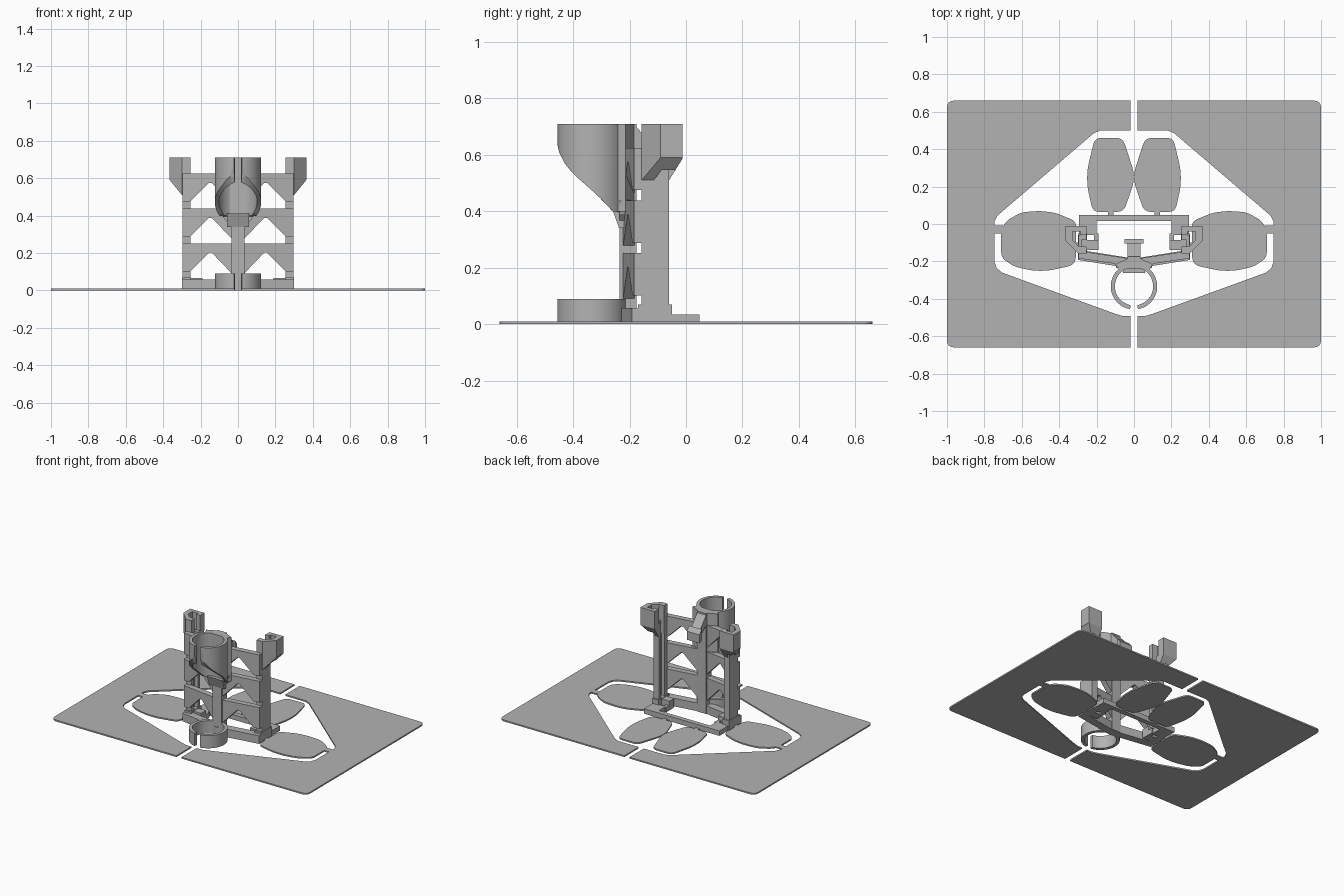
import bpy, bmesh, math
from mathutils import Vector

if "Cube" in bpy.data.objects:
    bpy.data.objects.remove(bpy.data.objects["Cube"])

grey = bpy.data.materials.new("plain grey")
grey.use_nodes = True
grey.diffuse_color = (0.45, 0.45, 0.45, 1)
grey.node_tree.nodes["Principled BSDF"].inputs["Base Color"].default_value = grey.diffuse_color

ORDER = {"x": lambda a, b, t: (t, a, b), "y": lambda a, b, t: (a, t, b), "z": lambda a, b, t: (a, b, t)}


def finish(name, bm, mirror):
    bmesh.ops.recalc_face_normals(bm, faces=bm.faces)
    mesh = bpy.data.meshes.new(name)
    bm.to_mesh(mesh)
    bm.free()
    mesh.materials.append(grey)
    ob = bpy.data.objects.new(name, mesh)
    bpy.context.collection.objects.link(ob)
    if mirror:
        ob.modifiers.new("mirror", "MIRROR")
    return ob


def prism(name, pts, axis, lo, hi, mirror=True, slant=0, cuts=()):
    """Extrude an outline along an axis, lean it back away from x = 0, trim it by planes."""
    bm = bmesh.new()
    low, high = ([bm.verts.new(ORDER[axis](a, b, t)) for a, b in pts] for t in (lo, hi))
    bm.faces.new(low)
    bm.faces.new(high)
    for i in range(len(pts)):
        bm.faces.new((low[i - 1], low[i], high[i], high[i - 1]))
    for v in bm.verts:
        v.co.y += slant * abs(v.co.x)
    bmesh.ops.recalc_face_normals(bm, faces=bm.faces)
    for point, normal in cuts:
        bmesh.ops.bisect_plane(bm, geom=bm.verts[:] + bm.edges[:] + bm.faces[:],
                               plane_co=point, plane_no=normal, clear_outer=True)
        bmesh.ops.holes_fill(bm, edges=[e for e in bm.edges if e.is_boundary])
    return finish(name, bm, mirror)


def box(name, x0, x1, y0, y1, z0, z1, mirror=True):
    return prism(name, [(x0, y0), (x1, y0), (x1, y1), (x0, y1)], "z", z0, z1, mirror)


def rounded(pts, r, steps=4):
    """Round every corner of an outline."""
    out = []
    for i, p in enumerate(pts):
        p, a, b = Vector(p), Vector(pts[i - 1]), Vector(pts[(i + 1) % len(pts)])
        s = p + (a - p).normalized() * min(r, (a - p).length * 0.45)
        e = p + (b - p).normalized() * min(r, (b - p).length * 0.45)
        for k in range(steps + 1):
            t = k / steps
            out.append(tuple(s * (1 - t) ** 2 + p * 2 * t * (1 - t) + e * t * t))
    return out


# Thin sheet: surrounding frame, leaves and their tabs
SHEET = 0.01
corner = rounded([(0.9, -0.66), (1, -0.66), (1, 0.66), (0.9, 0.66)], 0.04)[5:15]
inner = [(0.02, 0.5), (0.18, 0.5), (0.215, 0.485), (0.73, 0.045), (0.747, 0.01),
         (0.747, -0.2), (0.735, -0.235), (0.705, -0.26), (0.1, -0.48), (0.06, -0.492), (0.02, -0.492)]
prism("outer_sheet", [(0.02, -0.66)] + corner + [(0.02, 0.66)] + inner, "z", 0, SHEET)
prism("side_leaf", rounded([(0.31, 0.015), (0.42, 0.06), (0.5, 0.07), (0.6, 0.063), (0.68, 0.02),
                            (0.71, -0.03), (0.71, -0.18), (0.64, -0.228), (0.54, -0.25),
                            (0.46, -0.25), (0.33, -0.222), (0.31, -0.19)], 0.03), "z", 0, SHEET)
prism("back_leaf", rounded([(0.06, 0.46), (0.21, 0.46), (0.25, 0.29), (0.25, 0.2), (0.22, 0.065),
                            (0.055, 0.065), (0.001, 0.22), (0.001, 0.28)], 0.035), "z", 0, SHEET)
box("side_leaf_tab", 0.7, 0.75, -0.05, -0.008, 0, SHEET)
box("inner_leaf_tab", 0.29, 0.33, -0.14, -0.1, 0, SHEET)
box("back_leaf_tab", 0.11, 0.14, 0.04, 0.07, 0, SHEET)

# Base of the tower
box("base_back_bar", 0, 0.295, 0.015, 0.048, 0, 0.035)
box("base_side_rail", 0.2, 0.295, -0.06, 0.02, 0, 0.035)
box("base_post_foot", 0.25, 0.3, -0.17, -0.05, 0, 0.07)
box("base_clip", 0.19, 0.25, -0.14, -0.085, 0, 0.065)
box("base_clip_arm", 0.19, 0.215, -0.09, -0.05, 0, 0.035)
prism("base_front_bar", [(0, -0.24), (0.3, -0.24), (0.3, -0.185), (0, -0.185)],
      "z", 0, 0.057, slant=0.16)

# Channel posts with a groove on the inner side
prism("side_post", [(0.255, -0.157), (0.298, -0.157), (0.298, -0.06), (0.255, -0.06),
                    (0.255, -0.085), (0.28, -0.085), (0.28, -0.125), (0.255, -0.125)], "z", 0.03, 0.6)

# Hooked holders on the posts, undercut on the outside and the back
prism("post_holder", [(0.255, -0.157), (0.3, -0.157), (0.365, -0.09), (0.365, -0.012), (0.255, -0.012),
                      (0.255, -0.06), (0.285, -0.06), (0.285, -0.04), (0.33, -0.04),
                      (0.33, -0.085), (0.295, -0.12), (0.255, -0.12)], "z", 0.51, 0.71,
      cuts=[((0.3, 0, 0.51), (0.08, 0, -0.065)), ((0, -0.06, 0.51), (0, 0.08, -0.05))])

# Lattice wall: a cross bar with corner braces on each tier
for tier, top in enumerate((0.252, 0.438, 0.625)):
    b = top - 0.05
    prism(f"lattice_tier_{tier + 1}",
          [(0, top), (0.296, top), (0.296, b - 0.1), (0.255, b - 0.1), (0.24, b - 0.085),
           (0.155, b), (0.14, b), (0.035, b - 0.11), (0, b - 0.11)],
          "y", -0.228, -0.188, slant=0.15)

# Central spine, flared under the cup, with a T-shaped catch behind
box("spine", -0.035, 0.035, -0.235, -0.175, 0, 0.71, mirror=False)
prism("spine_flare", [(0, 0.44), (0.095, 0.44), (0.08, 0.39), (0.035, 0.34), (0, 0.34)],
      "y", -0.235, -0.195)
prism("spine_nose", [(-0.262, 0.41), (-0.2, 0.41), (-0.2, 0.34), (-0.237, 0.34)],
      "x", -0.06, 0.06, mirror=False)
prism("spine_shoulder", [(0, -0.24), (0.085, -0.24), (0.1, -0.215), (0.035, -0.185), (0, -0.185)],
      "z", 0.4, 0.71)
prism("catch_stem", [(-0.2, 0.71), (-0.185, 0.71), (-0.09, 0.6), (-0.09, 0.55), (-0.165, 0.62), (-0.2, 0.62)],
      "x", -0.035, 0.035, mirror=False)
prism("catch_bar", [(-0.105, 0.63), (-0.08, 0.6), (-0.08, 0.54), (-0.105, 0.55)],
      "x", -0.05, 0.05, mirror=False)

# Split rings: the lower edge may follow a curve along y
CURVE = [(-0.458, 0.65), (-0.45, 0.61), (-0.43, 0.57), (-0.41, 0.545), (-0.38, 0.515), (-0.34, 0.48),
         (-0.3, 0.443), (-0.26, 0.4), (-0.2, 0.39)]


def cup_edge(y):
    for (y0, z0), (y1, z1) in zip(CURVE, CURVE[1:]):
        if y <= y1:
            return z0 + (z1 - z0) * (y - y0) / (y1 - y0)
    return CURVE[-1][1]


def split_ring(name, edge, top, steps=64):
    bm = bmesh.new()
    gap = 0.17
    rows = []
    for i in range(steps + 1):
        a = -math.pi / 2 + gap + (2 * math.pi - 2 * gap) * i / steps
        row = []
        for r in (0.124, 0.102):
            x, y = r * math.cos(a), -0.333 + r * math.sin(a)
            zs = (edge(y), top) if r > 0.11 else (top, edge(y))
            row += [bm.verts.new((x, y, z)) for z in zs]
        rows.append(row)
    for p, q in zip(rows, rows[1:]):
        for k in range(4):
            bm.faces.new((p[k - 1], p[k], q[k], q[k - 1]))
    bm.faces.new(rows[0])
    bm.faces.new(rows[-1])
    ob = finish(name, bm, False)
    bpy.ops.object.select_all(action="DESELECT")
    ob.select_set(True)
    bpy.context.view_layer.objects.active = ob
    bpy.ops.object.shade_smooth_by_angle(angle=math.radians(30))


split_ring("upper_cup", cup_edge, 0.71)
split_ring("lower_ring", lambda y: 0.0, 0.09)
